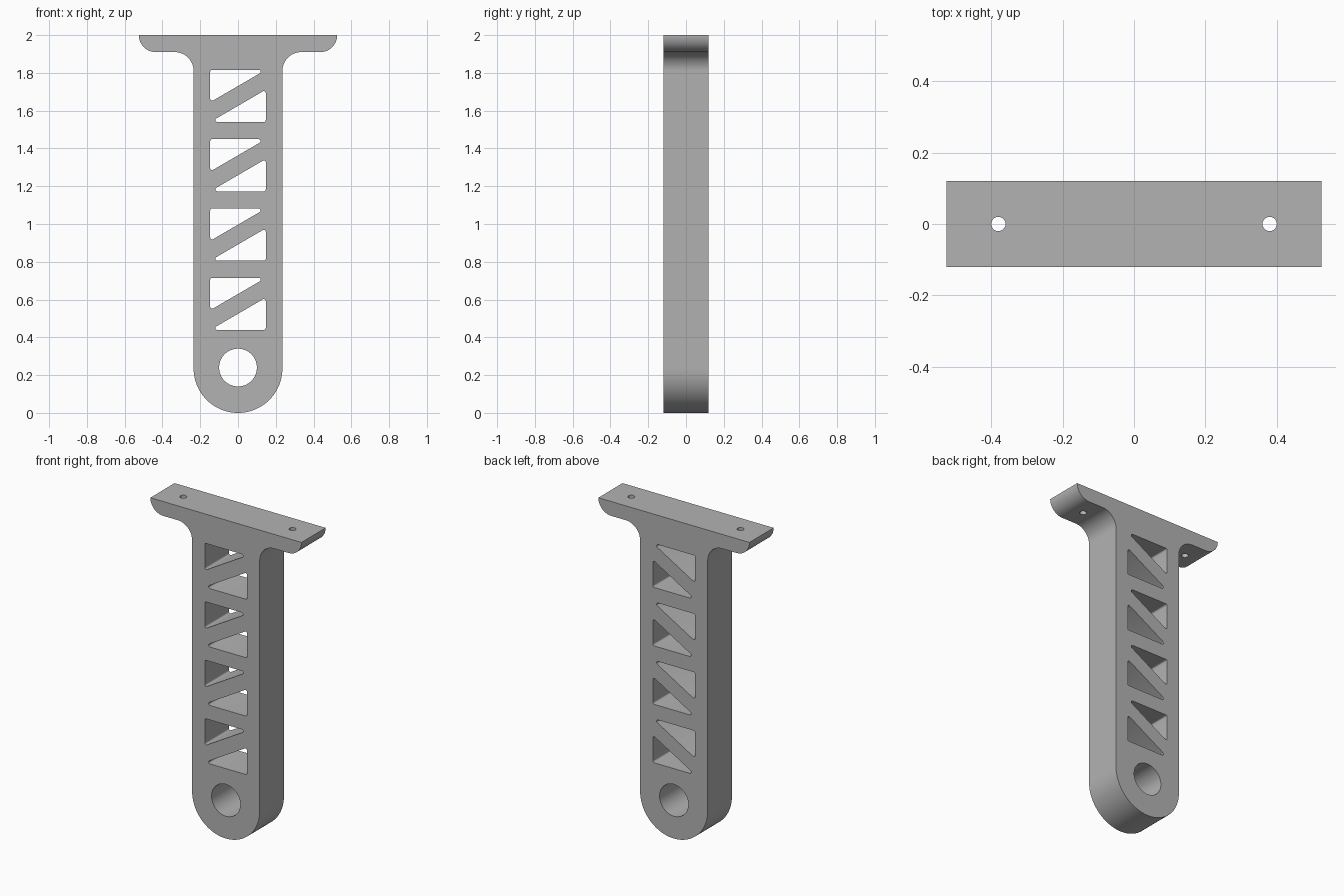
import bpy, bmesh, math
from mathutils import Vector, Matrix

cube = bpy.data.objects.get("Cube")
if cube:
    bpy.data.objects.remove(cube, do_unlink=True)

DEPTH = 0.24
HALF = 0.235
FLANGE = 0.525

grey = bpy.data.materials.new("plain grey")
grey.use_nodes = True
colour = (0.45, 0.45, 0.45, 1)
grey.diffuse_color = colour
grey.node_tree.nodes["Principled BSDF"].inputs["Base Color"].default_value = colour


def rounded(corners, steps):
    """Round each (x, z, radius) corner of a closed polygon with an arc."""
    pts = []
    for i, (x, z, r) in enumerate(corners):
        p = Vector((x, z))
        a = (Vector(corners[i - 1][:2]) - p).normalized()
        b = (Vector(corners[(i + 1) % len(corners)][:2]) - p).normalized()
        if r == 0:
            pts.append(p)
            continue
        half = a.angle(b) / 2
        centre = p + (a + b).normalized() * r / math.sin(half)
        start = p + a * r / math.tan(half) - centre
        end = p + b * r / math.tan(half) - centre
        sweep = start.angle_signed(end)
        for k in range(steps + 1):
            q = centre + Matrix.Rotation(-sweep * k / steps, 2) @ start
            if not pts or (q - pts[-1]).length > 1e-5:
                pts.append(q)
    if (pts[0] - pts[-1]).length < 1e-5:
        pts.pop()
    return pts


def prism(bm, pts, depth):
    """Extrude an x-z outline evenly about y = 0."""
    face = bm.faces.new([bm.verts.new((p.x, -depth / 2, p.y)) for p in pts])
    out = bmesh.ops.extrude_face_region(bm, geom=[face])
    verts = [v for v in out["geom"] if isinstance(v, bmesh.types.BMVert)]
    bmesh.ops.translate(bm, verts=verts, vec=(0, depth, 0))


def make_object(name, bm):
    bmesh.ops.recalc_face_normals(bm, faces=bm.faces)
    mesh = bpy.data.meshes.new(name)
    bm.to_mesh(mesh)
    bm.free()
    mesh.materials.append(grey)
    obj = bpy.data.objects.new(name, mesh)
    bpy.context.collection.objects.link(obj)
    return obj


# Bracket body: round-ended arm blending into the mounting flange
right = [(HALF, 0, HALF), (HALF, 1.91, 0.1), (FLANGE, 1.91, 0.09), (FLANGE, 2, 0)]
left = [(-x, z, r) for x, z, r in reversed(right)]
bm = bmesh.new()
prism(bm, rounded(right + left, 24), DEPTH)
bracket = make_object("bracket", bm)

# Cutter: paired triangular windows, pivot bore and bolt holes
bm = bmesh.new()
for n in range(4):
    mid = 1.678 - 0.367 * n
    for s in (1, -1):
        tri = [(-0.147, 0.138), (0.147, 0.138), (-0.147, -0.033)]
        prism(bm, rounded([(s * x, mid + s * z, 0.01) for x, z in tri], 6), 1)
bore = Matrix.Translation((0, 0, 0.24)) @ Matrix.Rotation(math.pi / 2, 4, "X")
bmesh.ops.create_cone(bm, cap_ends=True, segments=64, radius1=0.1, radius2=0.1,
                      depth=1, matrix=bore)
for x in (-0.38, 0.38):
    bmesh.ops.create_cone(bm, cap_ends=True, segments=32, radius1=0.02, radius2=0.02,
                          depth=0.4, matrix=Matrix.Translation((x, 0, 1.95)))
cutter = make_object("hole_cutter", bm)

# Cut the holes, then drop the helper
cut = bracket.modifiers.new("holes", "BOOLEAN")
cut.operation = "DIFFERENCE"
cut.solver = "EXACT"
cut.object = cutter
bpy.context.view_layer.objects.active = bracket
bracket.select_set(True)
cutter.select_set(False)
bpy.ops.object.modifier_apply(modifier=cut.name)
bpy.data.objects.remove(cutter, do_unlink=True)
bpy.ops.object.shade_smooth_by_angle(angle=math.radians(30))
